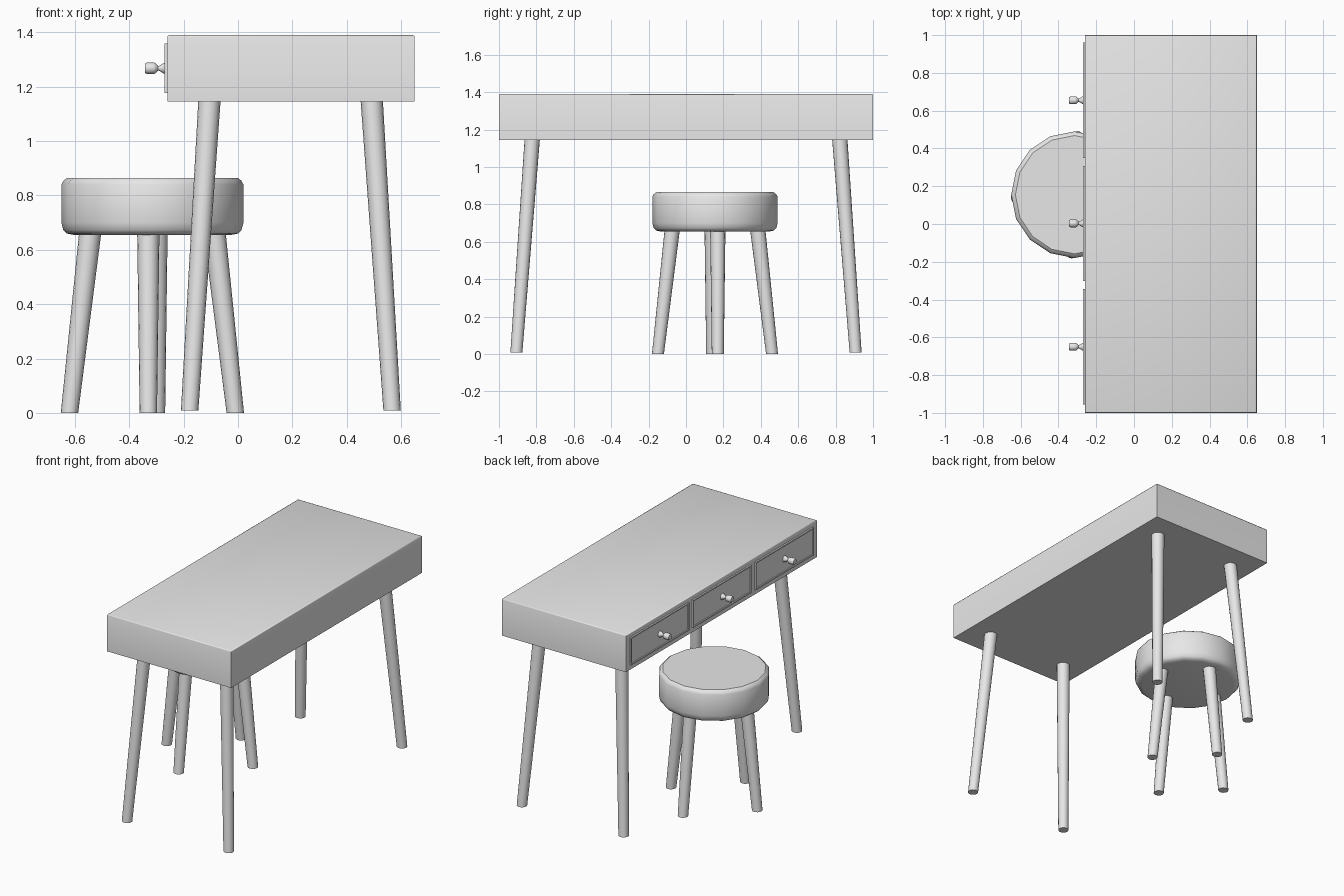
import bpy, bmesh, math
from mathutils import Vector

cube = bpy.data.objects.get("Cube")
if cube:
    bpy.data.objects.remove(cube, do_unlink=True)

grey = bpy.data.materials.new("plain_grey")
grey.use_nodes = True
COLOUR = (0.8, 0.8, 0.8, 1)
grey.diffuse_color = COLOUR
grey.node_tree.nodes["Principled BSDF"].inputs["Base Color"].default_value = COLOUR


def finish(name, bm, smooth=None):
    """Turn a bmesh into a named object with the grey material."""
    bmesh.ops.recalc_face_normals(bm, faces=bm.faces)
    mesh = bpy.data.meshes.new(name)
    bm.to_mesh(mesh)
    bm.free()
    mesh.materials.append(grey)
    obj = bpy.data.objects.new(name, mesh)
    bpy.context.collection.objects.link(obj)
    if smooth:
        bpy.ops.object.select_all(action="DESELECT")
        obj.select_set(True)
        bpy.context.view_layer.objects.active = obj
        bpy.ops.object.shade_smooth_by_angle(angle=math.radians(smooth))
    return obj


def box(low, high):
    bm = bmesh.new()
    bmesh.ops.create_cube(bm, size=1)
    for v in bm.verts:
        v.co = [l + (c + 0.5) * (h - l) for c, l, h in zip(v.co, low, high)]
    return bm


def lathe(profile, sides, origin, axis):
    """Closed solid of revolution from (radius, distance) pairs along an axis."""
    bm = bmesh.new()
    turn = Vector((0, 0, 1)).rotation_difference(Vector(axis))
    rings = []
    for r, d in profile:
        ring = []
        for i in range(sides):
            a = math.tau * i / sides
            co = Vector((r * math.cos(a), r * math.sin(a), d))
            ring.append(bm.verts.new(turn @ co + Vector(origin)))
        rings.append(ring)
    for a, b in zip(rings, rings[1:]):
        for i in range(sides):
            j = (i + 1) % sides
            bm.faces.new((a[i], a[j], b[j], b[i]))
    bm.faces.new(rings[0][::-1])
    bm.faces.new(rings[-1])
    return bm


def leg(name, foot, top):
    """Tapered, splayed leg with level ends."""
    foot, top = Vector(foot), Vector(top)
    bm = lathe([(0.032, 0), (0.041, 1)], 16, (0, 0, 0), (0, 0, 1))
    for v in bm.verts:
        t = v.co.z
        v.co = foot.lerp(top, t) + Vector((v.co.x, v.co.y, 0))
    finish(name, bm, 40)


# Desk body with a softened top edge
body = box((-0.26, -1, 1.145), (0.65, 1, 1.39))
top_edges = [e for e in body.edges if all(v.co.z > 1.38 for v in e.verts)]
bmesh.ops.bevel(body, geom=top_edges, offset=0.007, segments=2, profile=0.5, affect="EDGES")
finish("desk_body", body, 50)

# Desk legs
for side, foot_x, top_x in (("right", -0.178, -0.105), ("left", 0.567, 0.492)):
    for end, s in (("front", -1), ("back", 1)):
        leg(f"desk_leg_{end}_{side}", (foot_x, s * 0.907, 0.008), (top_x, s * 0.822, 1.15))

# Drawer fronts with a thin raised rim, and turned knobs
KNOB = [(0.021, 0), (0.019, 0.006), (0.009, 0.022), (0.009, 0.027), (0.019, 0.036),
        (0.021, 0.042), (0.021, 0.068), (0.017, 0.075)]
for place, y in (("front", -0.65), ("middle", 0.003), ("back", 0.655)):
    bm = box((-0.27, y - 0.305, 1.177), (-0.255, y + 0.305, 1.36))
    bm.normal_update()
    face = min(bm.faces, key=lambda f: f.calc_center_median().x)
    bmesh.ops.inset_region(bm, faces=[face], thickness=0.012)
    bmesh.ops.inset_region(bm, faces=[face], thickness=0.003, depth=-0.005)
    finish(f"drawer_{place}", bm)
    finish(f"knob_{place}", lathe(KNOB, 12, (-0.268, y, 1.268), (-1, 0, 0)), 45)

# Stool seat
CX, CY = -0.315, 0.155
SEAT = [(0.29, 0.655), (0.315, 0.66), (0.328, 0.673), (0.335, 0.7),
        (0.335, 0.84), (0.327, 0.855), (0.313, 0.865)]
finish("stool_seat", lathe(SEAT, 16, (CX, CY, 0), (0, 0, 1)), 35)

# Stool legs, one toward each side
for name, dx, dy, skew in (("right", -1, 0, -0.015), ("left", 1, 0, 0.015),
                           ("front", 0, -1, -0.015), ("back", 0, 1, 0.015)):
    ox, oy = CX + skew * abs(dy), CY + skew * abs(dx)
    leg(f"stool_leg_{name}", (ox + dx * 0.305, oy + dy * 0.305, 0),
        (ox + dx * 0.228, oy + dy * 0.228, 0.67))
